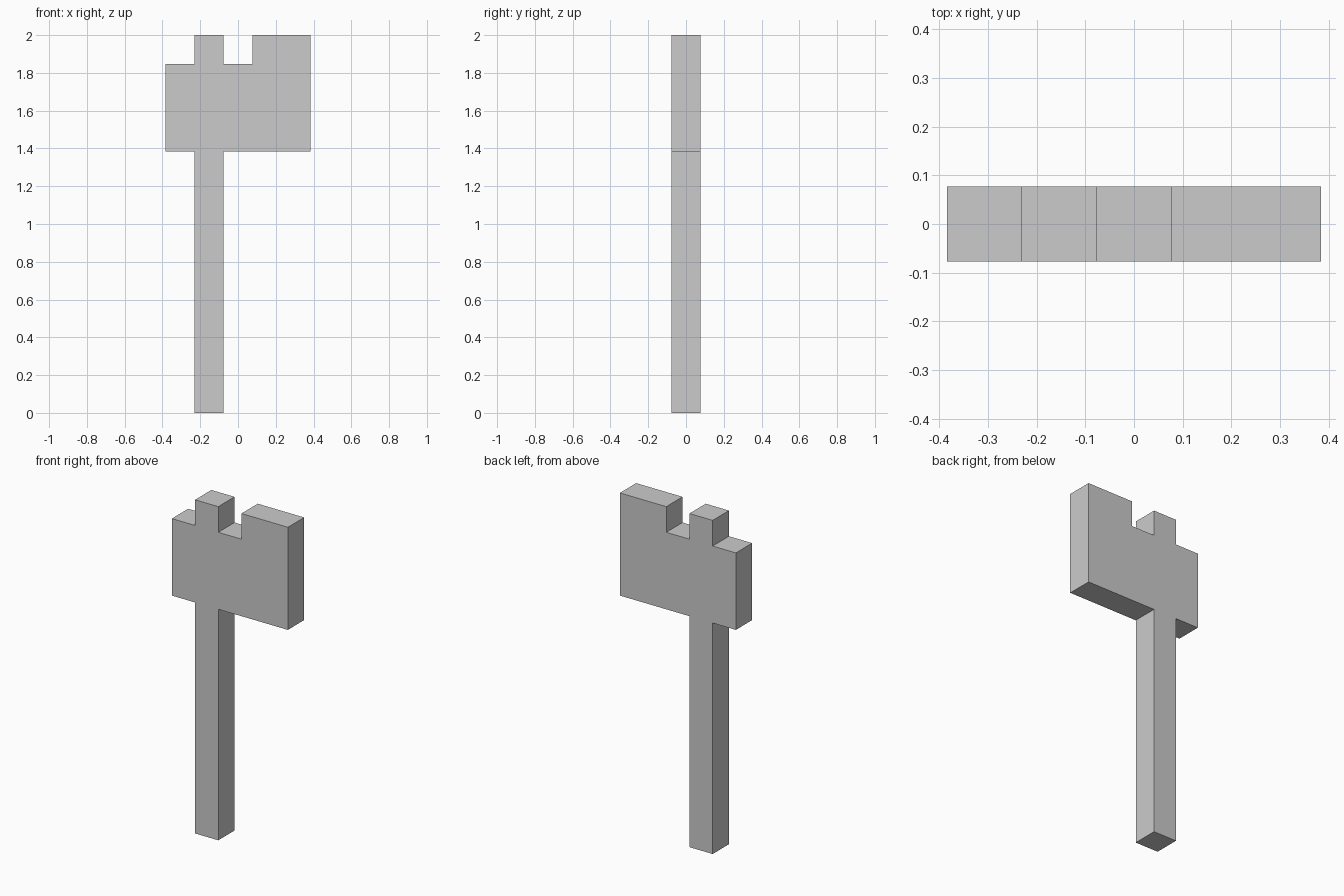
import bpy, bmesh

if "Cube" in bpy.data.objects:
    bpy.data.objects.remove(bpy.data.objects["Cube"])

U = 2 / 13  # the axe is laid out on a square grid, 13 cells tall

# Axe silhouette in grid cells (x, z), counter-clockwise seen from the front
OUTLINE = [
    (-1.5, 0), (-0.5, 0), (-0.5, 9),               # handle
    (2.5, 9), (2.5, 13), (0.5, 13), (0.5, 12),     # blade
    (-0.5, 12), (-0.5, 13), (-1.5, 13), (-1.5, 12),  # handle tip
    (-2.5, 12), (-2.5, 9), (-1.5, 9),              # back of the head
]


def extrude_outline(name, outline, depth):
    bm = bmesh.new()
    front = bm.faces.new([bm.verts.new((x * U, -depth / 2, z * U)) for x, z in outline])
    # Keep the front face and pull a copy of it to the back
    ext = bmesh.ops.extrude_face_region(bm, geom=[front], use_keep_orig=True)
    verts = [v for v in ext["geom"] if isinstance(v, bmesh.types.BMVert)]
    bmesh.ops.translate(bm, verts=verts, vec=(0, depth, 0))
    bmesh.ops.recalc_face_normals(bm, faces=bm.faces)
    mesh = bpy.data.meshes.new(name)
    bm.to_mesh(mesh)
    bm.free()
    obj = bpy.data.objects.new(name, mesh)
    bpy.context.collection.objects.link(obj)
    return obj


# One solid, one cell thick
extrude_outline("axe", OUTLINE, U)
